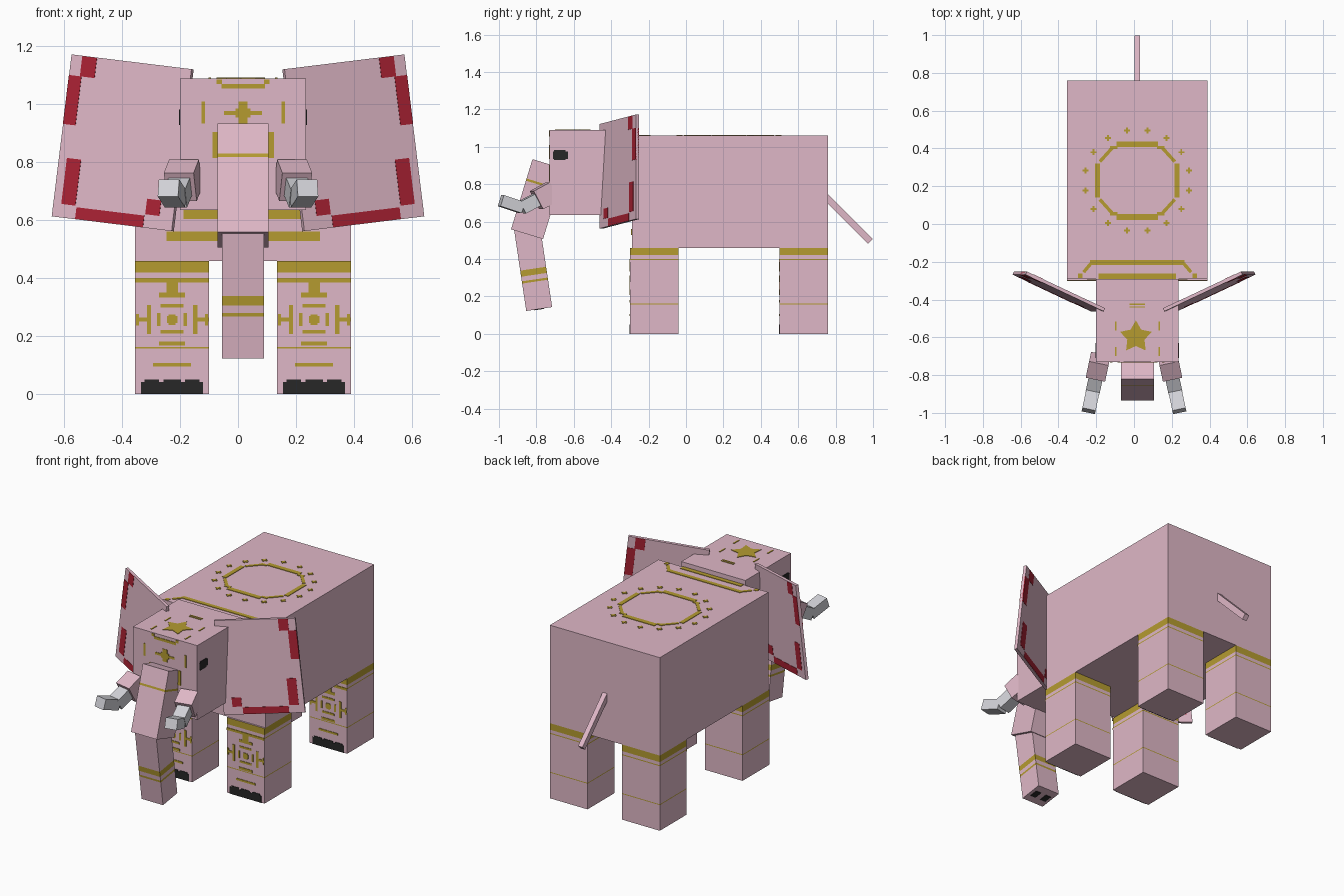
import bpy, bmesh
from math import radians, sin, cos, pi
from mathutils import Matrix, Vector

if "Cube" in bpy.data.objects:
    bpy.data.objects.remove(bpy.data.objects["Cube"], do_unlink=True)


def material(name, rgb):
    mat = bpy.data.materials.new(name)
    mat.use_nodes = True
    mat.diffuse_color = (*rgb, 1)
    mat.node_tree.nodes["Principled BSDF"].inputs["Base Color"].default_value = (*rgb, 1)
    return mat


PINK = material("dusty_pink", (.74, .477, .57))
GOLD = material("gold", (.46, .33, .03))
RED = material("crimson", (.41, .016, .034))
BLACK = material("black", (.02, .02, .02))
IVORY = material("pale_grey", (.65, .65, .69))
MID = .0175  # centre line of the body


def rot(axis, degrees):
    return Matrix.Rotation(radians(degrees), 4, axis)


def at(*p):
    return Matrix.Translation(p)


def finish(name, bm, mats, matrix):
    bmesh.ops.recalc_face_normals(bm, faces=bm.faces)
    mesh = bpy.data.meshes.new(name)
    bm.to_mesh(mesh)
    bm.free()
    for mat in mats:
        mesh.materials.append(mat)
    obj = bpy.data.objects.new(name, mesh)
    obj.matrix_world = matrix
    bpy.context.collection.objects.link(obj)
    return obj


def box(name, size, matrix, mat=PINK, bands=()):
    """Box whose gold bands (low, high) are cut around it in local height."""
    bm = bmesh.new()
    bmesh.ops.create_cube(bm, size=1, matrix=Matrix.Diagonal((*size, 1)))
    for height in [h for band in bands for h in band]:
        bmesh.ops.bisect_plane(bm, geom=bm.verts[:] + bm.edges[:] + bm.faces[:],
                               plane_co=(0, 0, height), plane_no=(0, 0, 1))
    for f in bm.faces:
        z = f.calc_center_median().z
        if abs(f.normal.z) < .5 and any(low < z < high for low, high in bands):
            f.material_index = 1
    return finish(name, bm, [mat, GOLD], matrix)


def decorate(name, rects, frame, mat=GOLD, thick=.006, mirror=True):
    """Thin plates (u, v, half_u, half_v[, angle]) lying on a face frame."""
    bm = bmesh.new()
    for u, v, hu, hv, *angle in rects:
        for side in ((1, -1) if mirror and u else (1,)):
            turn = rot('Z', side * angle[0]) if angle else Matrix()
            bmesh.ops.create_cube(bm, size=1, matrix=at(side * u, v, 0) @ turn
                                  @ Matrix.Diagonal((2 * hu, 2 * hv, thick, 1)))
    return finish(name, bm, [mat], frame)


def front(x, y, z=0):
    return at(x, y, z) @ rot('X', 90)


# Body, head and tail
box("body", (.745, 1.05, .6), at(MID, .235, .76))
box("head", (.435, .44, .455), at(MID, -.51, .8625))
box("tail", (.03, .035, .35), at(MID, .862, .618) @ rot('X', 45))

# Legs with gold bands, painted fronts and dark toes
LEG_ART = [
    (0, .365, .02, .02), (0, .342, .045, .008), (0, .305, .04, .006),
    (0, .257, .018, .012), (0, .257, .012, .018),
    (.046, .257, .006, .022), (.08, .257, .007, .05), (.105, .257, .02, .007),
    (.119, .257, .005, .02), (0, .215, .04, .006), (0, .174, .045, .007),
    (0, .101, .065, .006)]
for side, label in ((1, "left"), (-1, "right")):
    for row, y in (("front", -.17), ("rear", .63)):
        x = MID + side * .245
        name = f"{row}_{label}_leg"
        box(name, (.255, .26, .46), at(x, y, .23),
            bands=[(.19, .23), (.165, .171), (-.073, -.068)])
        face = front(x, y - .13)
        decorate(name + "_ornament", LEG_ART + [(0, .392, .1275, .007)], face)
        decorate(name + "_toes", [(0, .021, .107, .021), (.07, .045, .025, .006),
                                  (0, .045, .03, .006)], face, BLACK)

# Trunk in two segments, with nostrils
box("upper_trunk", (.175, .179, .392), at(MID, -.7925, .72) @ rot('X', -17),
    bands=[(.076, .088)])
lower = at(MID, -.8175, .35) @ rot('X', 8.5)
box("lower_trunk", (.145, .14, .44), lower, bands=[(-.072, -.06), (-.035, -.002)])
decorate("nostrils", [(.035, 0, .018, .025)], lower @ at(0, 0, -.22), BLACK)

# Ears with red rims, tusks, eyes
RIM = [(.206, .125, .024, .085), (.16, .245, .028, .035), (.172, -.155, .027, .08),
       (.01, -.26, .13, .02), (-.15, -.208, .027, .027)]
for s, label in ((1, "left"), (-1, "right")):
    ear = at(s * .398, -.357, .867) @ rot('Y', -7 * s) @ rot('Z', 25 * s)
    box(label + "_ear", (.46, .018, .563), ear)
    for y, part in ((-.006, "front"), (.006, "back")):
        decorate(f"{label}_ear_{part}_rim", [(s * r[0], *r[1:]) for r in RIM],
                 ear @ front(0, y), RED, thick=.009, mirror=False)
    for part, size, pos, pitch, mat in (
            ("socket", (.105, .1, .11), (.19, -.756, .738), 28, PINK),
            ("root", (.075, .1, .07), (.207, -.835, .697), 27, IVORY),
            ("tip", (.072, .122, .062), (.228, -.933, .693), -18, IVORY)):
        box(f"{label}_tusk_{part}", size, at(s * pos[0], pos[1], pos[2])
            @ rot('Z', 12 * s) @ rot('X', pitch), mat)
    decorate(label + "_eye", [(s * -.67, .955, .04, .02), (s * -.675, .955, .03, .027)],
             at(MID + s * .2175, 0, 0) @ rot('Z', 90 * s) @ rot('X', 90),
             BLACK, mirror=False)

# Gold paint on the forehead and chest
decorate("forehead_ornament", [
    (0, 1.063, .075, .008), (.082, 1.078, .009, .008),
    (0, .972, .015, .038), (0, .97, .065, .007), (0, .97, .026, .016),
    (.138, .972, .006, .038), (.097, .86, .009, .045), (.08, .825, .02, .007)],
    front(MID, -.73))
decorate("chest_ornament", [(0, .62, .205, .016), (0, .545, .265, .016)],
         front(MID, -.29))

# Gold paint on the crown
decorate("crown_marks", [(0, -.425, .042, .003), (0, -.44, .04, .003),
                         (.115, -.54, .004, .025), (.115, -.675, .004, .025)],
         at(MID, 0, 1.09))
bm = bmesh.new()
points = []
for i in range(10):
    r, a = (.048 if i % 2 else .088), pi / 2 + i * pi / 5
    points.append(bm.verts.new((r * cos(a), r * sin(a), -.003)))
star = bm.faces.new(points)
top = bmesh.ops.extrude_face_region(bm, geom=[star])["geom"]
bmesh.ops.translate(bm, vec=Vector((0, 0, .006)),
                    verts=[v for v in top if isinstance(v, bmesh.types.BMVert)])
finish("crown_star", bm, [GOLD], at(.01, -.598, 1.09))

# Gold saddle ring, surrounding crosses and shoulder trim on the back
ring = [(.21, 0, .013, .09)]
for s in (1, -1):
    ring += [(0, s * .193, .11, .015), (.125, s * .175, .02, .009),
             (.165, s * .137, .05, .009, -48 * s)]
for k in range(16):
    a = (k + .5) * pi / 8
    u, v = .28 * cos(a), .27 * sin(a)
    if u > 0:
        ring += [(u, v, .016, .005), (u, v, .005, .016)]
decorate("saddle_ornament", ring, at(MID, .23, 1.06))
decorate("shoulder_trim", [(0, -.204, .25, .013), (0, -.276, .205, .014),
                           (.265, -.232, .03, .009, -50), (.303, -.275, .012, .012)],
         at(MID, 0, 1.06))
